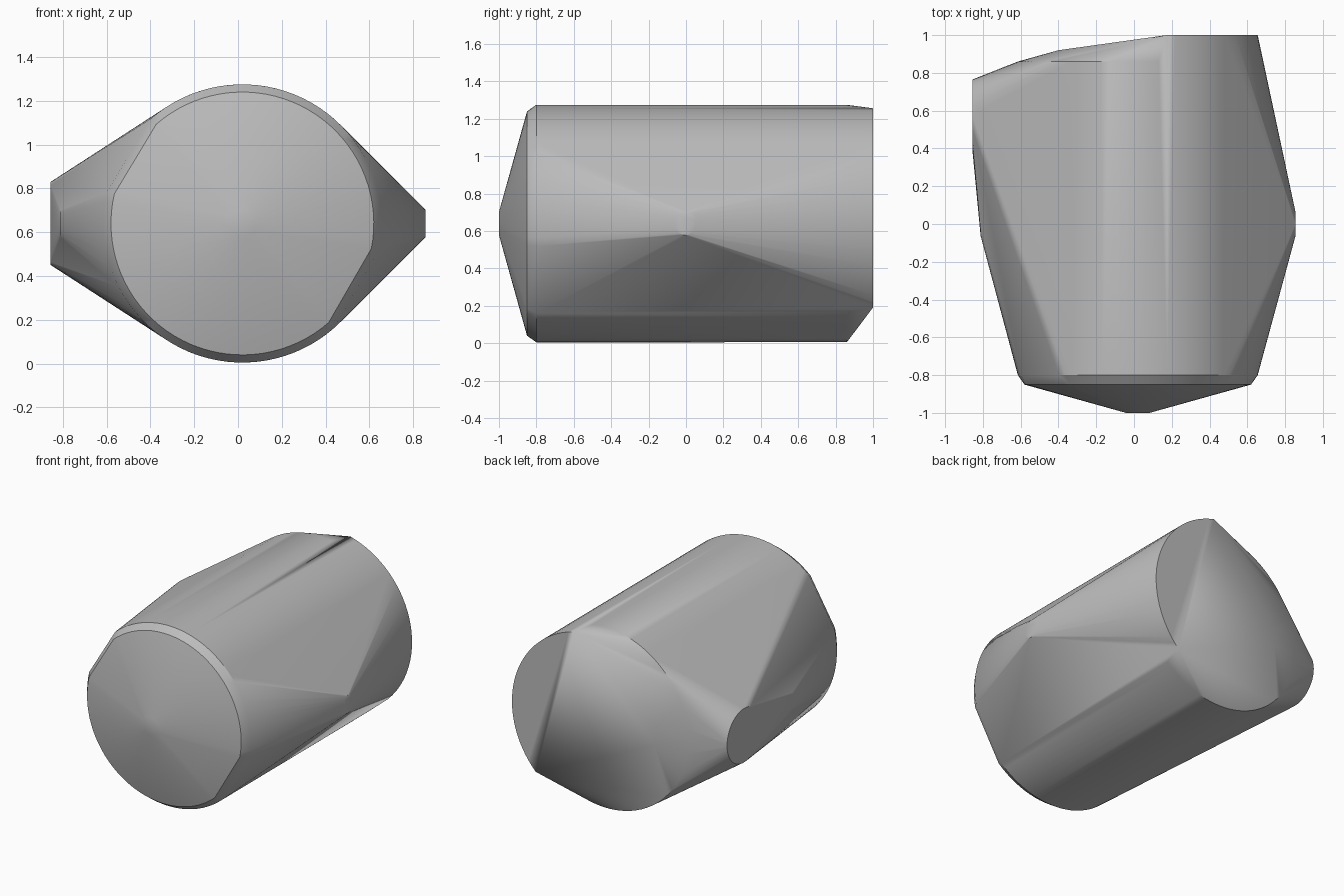
import bpy
import bmesh
import math
from mathutils import Vector

cube = bpy.data.objects.get("Cube")
if cube:
    bpy.data.objects.remove(cube, do_unlink=True)

AXIS_X, AXIS_Z = 0.02, 0.64      # centre line of the barrel
STEP = 4                         # degrees between points on the rims


def barrel_arc(y, radius, start, end):
    """Points of an arc around the barrel's centre line."""
    n = max(1, round((end - start) / STEP))
    for i in range(n + 1):
        a = math.radians(start + (end - start) * i / n)
        yield Vector((AXIS_X + radius * math.cos(a), y, AXIS_Z + radius * math.sin(a)))


def side_disc(x, y, radius, count):
    """Points of a round end facing sideways."""
    for i in range(count):
        a = math.tau * i / count
        yield Vector((x, y + radius * math.cos(a), AXIS_Z + radius * math.sin(a)))


points = []

# Front rim with its small bevel; two stretches are cut straight
for y, radius in ((-0.8, 0.635), (-0.85, 0.6)):
    for start, end in ((-11, 131), (167, 311)):
        points += barrel_arc(y, radius, start, end)

# Blunt tip of the front cone
points += barrel_arc(-1, 0.062, 0, 360)

# Back rim, and the partial rim that stands further back
points += barrel_arc(0.86, 0.635, 0, 360)
points += barrel_arc(1, 0.635, -45, 76)
points += [Vector((-0.4, 0.92, AXIS_Z + dz)) for dz in (-0.06, 0.06)]

# Side bosses: a small one on each side and a large one on the right
points += side_disc(0.855, 0, 0.063, 24)
points += side_disc(-0.812, 0, 0.063, 24)
points += side_disc(-0.855, 0.575, 0.19, 48)

# Stretch one skin over all rims
bm = bmesh.new()
for p in points:
    bm.verts.new(p)
bmesh.ops.remove_doubles(bm, verts=bm.verts, dist=0.0005)
bmesh.ops.convex_hull(bm, input=bm.verts)
loose = [v for v in bm.verts if not v.link_faces]
bmesh.ops.delete(bm, geom=loose, context='VERTS')
bmesh.ops.dissolve_limit(bm, angle_limit=math.radians(0.3),
                         verts=bm.verts, edges=bm.edges)
bmesh.ops.recalc_face_normals(bm, faces=bm.faces)
mesh = bpy.data.meshes.new("housing")
bm.to_mesh(mesh)
bm.free()

# Grey finish
grey = bpy.data.materials.new("plain grey")
grey.use_nodes = True
grey.diffuse_color = (0.5, 0.5, 0.5, 1)
grey.node_tree.nodes["Principled BSDF"].inputs["Base Color"].default_value = (0.5, 0.5, 0.5, 1)
mesh.materials.append(grey)

housing = bpy.data.objects.new("housing", mesh)
bpy.context.collection.objects.link(housing)
bpy.ops.object.select_all(action='DESELECT')
housing.select_set(True)
bpy.context.view_layer.objects.active = housing
bpy.ops.object.shade_smooth_by_angle(angle=math.radians(30))
